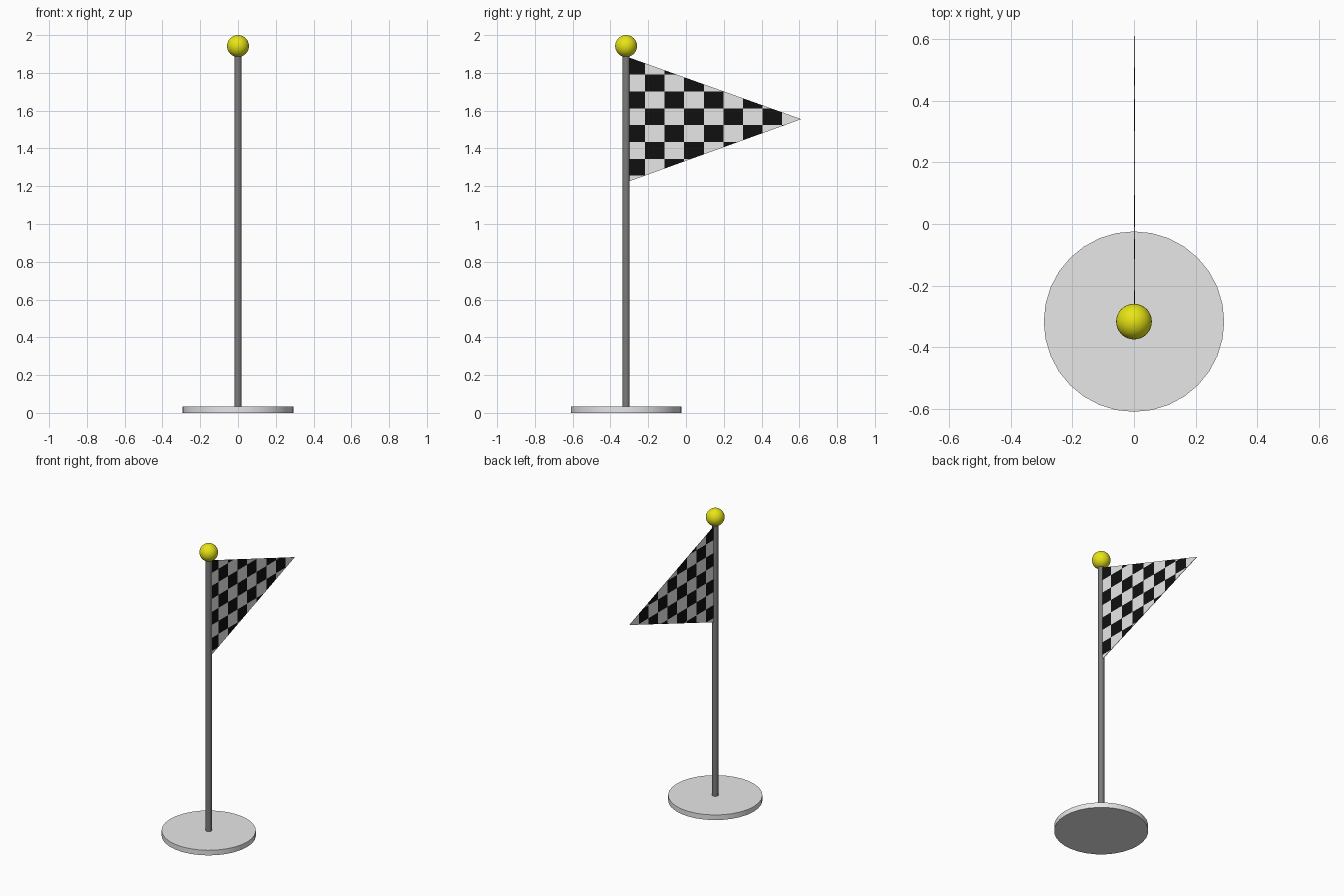
import bpy, bmesh, math
from mathutils import Vector

if "Cube" in bpy.data.objects:
    bpy.data.objects.remove(bpy.data.objects["Cube"])

POLE_Y = -0.317


def material(name, rgb):
    m = bpy.data.materials.new(name)
    m.diffuse_color = (*rgb, 1)
    m.use_nodes = True
    m.node_tree.nodes["Principled BSDF"].inputs["Base Color"].default_value = m.diffuse_color
    return m


white = material("white", (0.8, 0.8, 0.8))
black = material("black", (0.005, 0.005, 0.005))
grey = material("pole grey", (0.2, 0.2, 0.2))
yellow = material("yellow", (0.8, 0.78, 0.008))


def cylinder(name, radius, z0, z1, sides, mat):
    bpy.ops.mesh.primitive_cylinder_add(vertices=sides, radius=radius, depth=z1 - z0,
                                        location=(0, POLE_Y, (z0 + z1) / 2))
    ob = bpy.context.object
    ob.name = name
    ob.data.materials.append(mat)
    bpy.ops.object.shade_smooth_by_angle(angle=math.radians(40))
    return ob


# Round base and pole
cylinder("base", 0.293, 0, 0.035, 32, white)
cylinder("pole", 0.019, 0.03, 1.9, 32, grey)

# Ball on top
bpy.ops.mesh.primitive_uv_sphere_add(segments=32, ring_count=16, radius=0.058,
                                     location=(0, POLE_Y, 1.942))
ball = bpy.context.object
ball.name = "ball_finial"
ball.data.materials.append(yellow)
bpy.ops.object.shade_smooth()

# Pennant: a triangle cut along the check grid
COL, ROW, Y0, Z0 = 0.1037, 0.0892, -0.3205, 1.880
bm = bmesh.new()
bm.faces.new([bm.verts.new(p) for p in
              ((0.002, POLE_Y, 1.22), (0.002, 0.61, 1.555), (0.002, POLE_Y, 1.887))])


def cut(point, normal):
    bmesh.ops.bisect_plane(bm, geom=bm.verts[:] + bm.edges[:] + bm.faces[:],
                           plane_co=point, plane_no=normal, dist=1e-5)


for i in range(1, 9):
    cut(Vector((0, Y0 + i * COL, 0)), Vector((0, 1, 0)))
for i in range(1, 8):
    cut(Vector((0, 0, Z0 - i * ROW)), Vector((0, 0, 1)))

# Alternate the checks by column and row
for f in bm.faces:
    c = f.calc_center_median()
    col = int((c.y - Y0) / COL)
    row = int(max(0, (Z0 - c.z) / ROW))
    f.material_index = 1 if (col + row) % 2 == 0 else 0
mesh = bpy.data.meshes.new("flag")
bm.to_mesh(mesh)
bm.free()
flag = bpy.data.objects.new("flag", mesh)
bpy.context.collection.objects.link(flag)
mesh.materials.append(white)
mesh.materials.append(black)
solid = flag.modifiers.new("cloth thickness", 'SOLIDIFY')
solid.thickness = 0.003
solid.offset = 0
